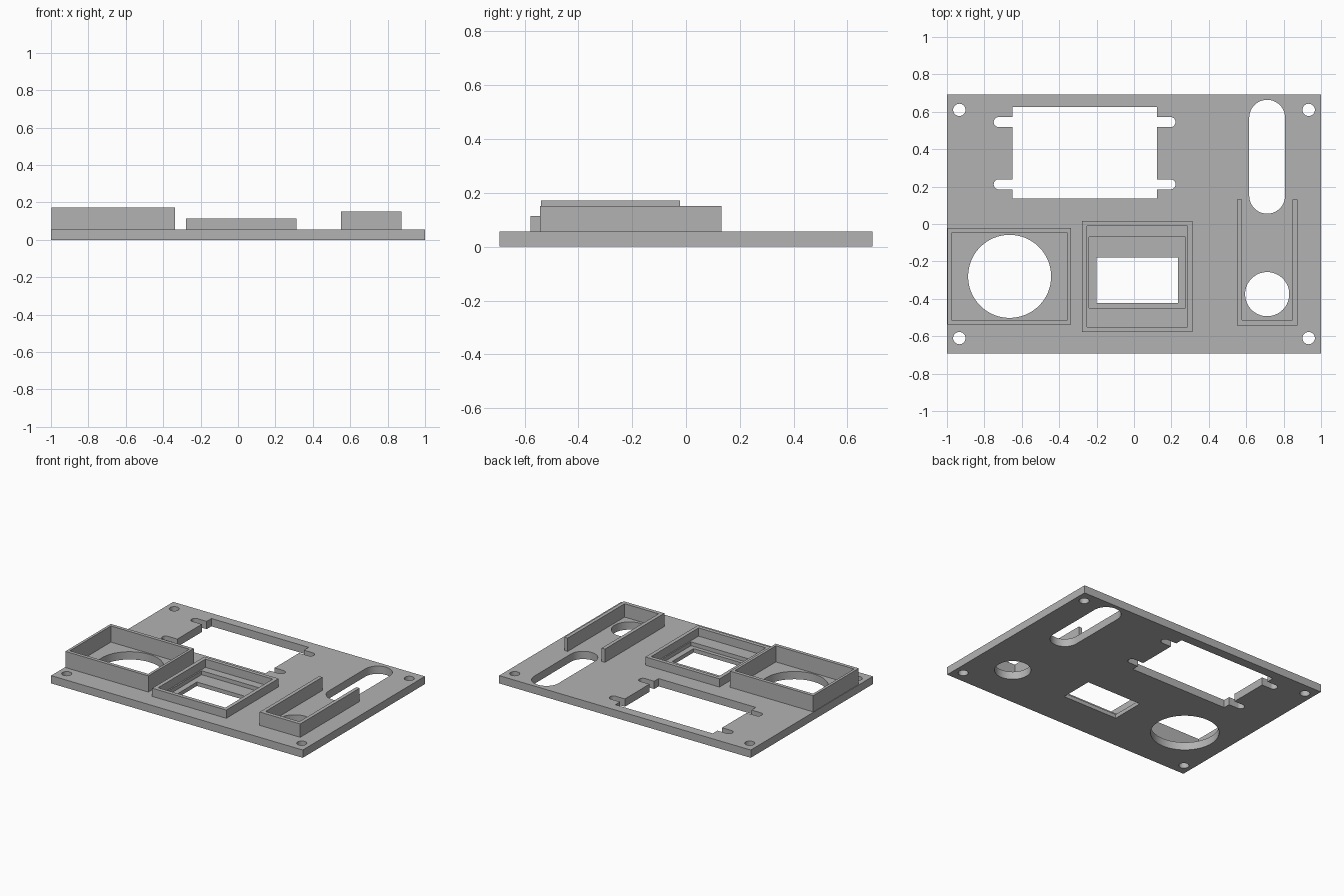
import bpy
import bmesh
import math

cube = bpy.data.objects.get("Cube")
if cube:
    bpy.data.objects.remove(cube, do_unlink=True)

grey = bpy.data.materials.new("plain grey")
grey.use_nodes = True
GREY = (0.45, 0.45, 0.45, 1)
grey.diffuse_color = GREY
grey.node_tree.nodes["Principled BSDF"].inputs["Base Color"].default_value = GREY

THICK = 0.056            # panel thickness
LOW, HIGH = -0.1, 0.3    # span of through cuts


def prism(name, outline, z0, z1):
    """Extrude a closed xy outline from z0 to z1."""
    bm = bmesh.new()
    face = bm.faces.new([bm.verts.new((x, y, z0)) for x, y in outline])
    up = bmesh.ops.extrude_face_region(bm, geom=[face])["geom"]
    bmesh.ops.translate(bm, vec=(0, 0, z1 - z0),
                        verts=[v for v in up if isinstance(v, bmesh.types.BMVert)])
    bmesh.ops.recalc_face_normals(bm, faces=bm.faces)
    mesh = bpy.data.meshes.new(name)
    bm.to_mesh(mesh)
    bm.free()
    obj = bpy.data.objects.new(name, mesh)
    bpy.context.collection.objects.link(obj)
    mesh.materials.append(grey)
    return obj


def rect(x0, x1, y0, y1):
    return [(x0, y0), (x1, y0), (x1, y1), (x0, y1)]


def slot(xa, ya, xb, yb, r, n=24):
    """Rounded slot between two end centres."""
    turn = math.atan2(yb - ya, xb - xa)
    pts = []
    for cx, cy, start in ((xb, yb, turn - math.pi / 2), (xa, ya, turn + math.pi / 2)):
        for i in range(n + 1):
            a = start + math.pi * i / n
            pts.append((cx + r * math.cos(a), cy + r * math.sin(a)))
    return pts


def circle(cx, cy, r, n=64):
    return [(cx + r * math.cos(math.tau * i / n), cy + r * math.sin(math.tau * i / n))
            for i in range(n)]


def cut(target, outline, z0=LOW, z1=HIGH):
    """Cut a prism out of the target and discard the cutter."""
    cutter = prism("cutter", outline, z0, z1)
    cutter.hide_render = True
    mod = target.modifiers.new("cut", "BOOLEAN")
    mod.operation, mod.solver, mod.object = "DIFFERENCE", "EXACT", cutter
    bpy.context.view_layer.objects.active = target
    bpy.ops.object.modifier_apply(modifier=mod.name)
    bpy.data.objects.remove(cutter, do_unlink=True)


def frame(name, outer, inner, top):
    obj = prism(name, rect(*outer), THICK, top)
    cut(obj, rect(*inner))
    return obj


# Base panel with corner screw holes
panel = prism("panel", rect(-1, 1, -0.693, 0.693), 0, THICK)
for x in (-0.934, 0.934):
    for y in (-0.61, 0.61):
        cut(panel, circle(x, y, 0.033, 32))

# Large window with four mounting slots
cut(panel, rect(-0.65, 0.123, 0.135, 0.626))
for y in (0.212, 0.545):
    cut(panel, slot(-0.723, y, -0.62, y, 0.027))
    cut(panel, slot(0.09, y, 0.195, y, 0.027))

# Long slot and round openings
cut(panel, slot(0.712, 0.151, 0.712, 0.568, 0.096))
cut(panel, circle(0.712, -0.375, 0.118))
cut(panel, circle(-0.665, -0.28, 0.222))

# Stepped rectangular opening
cut(panel, rect(-0.24, 0.276, -0.45, -0.07), 0.028, HIGH)
cut(panel, rect(-0.2, 0.236, -0.423, -0.18))

# Raised frames around the openings
frame("right_frame", (-0.996, -0.336, -0.538, -0.022),
      (-0.977, -0.355, -0.513, -0.047), 0.172)
frame("middle_frame", (-0.277, 0.312, -0.578, 0.015),
      (-0.25, 0.285, -0.55, -0.012), 0.115)
frame("left_open_frame", (0.552, 0.874, -0.542, 0.132),
      (0.578, 0.848, -0.514, 0.3), 0.152)

# Smooth the round walls, keep hard edges
bpy.ops.object.select_all(action="DESELECT")
panel.select_set(True)
bpy.context.view_layer.objects.active = panel
bpy.ops.object.shade_smooth_by_angle(angle=math.radians(30))
